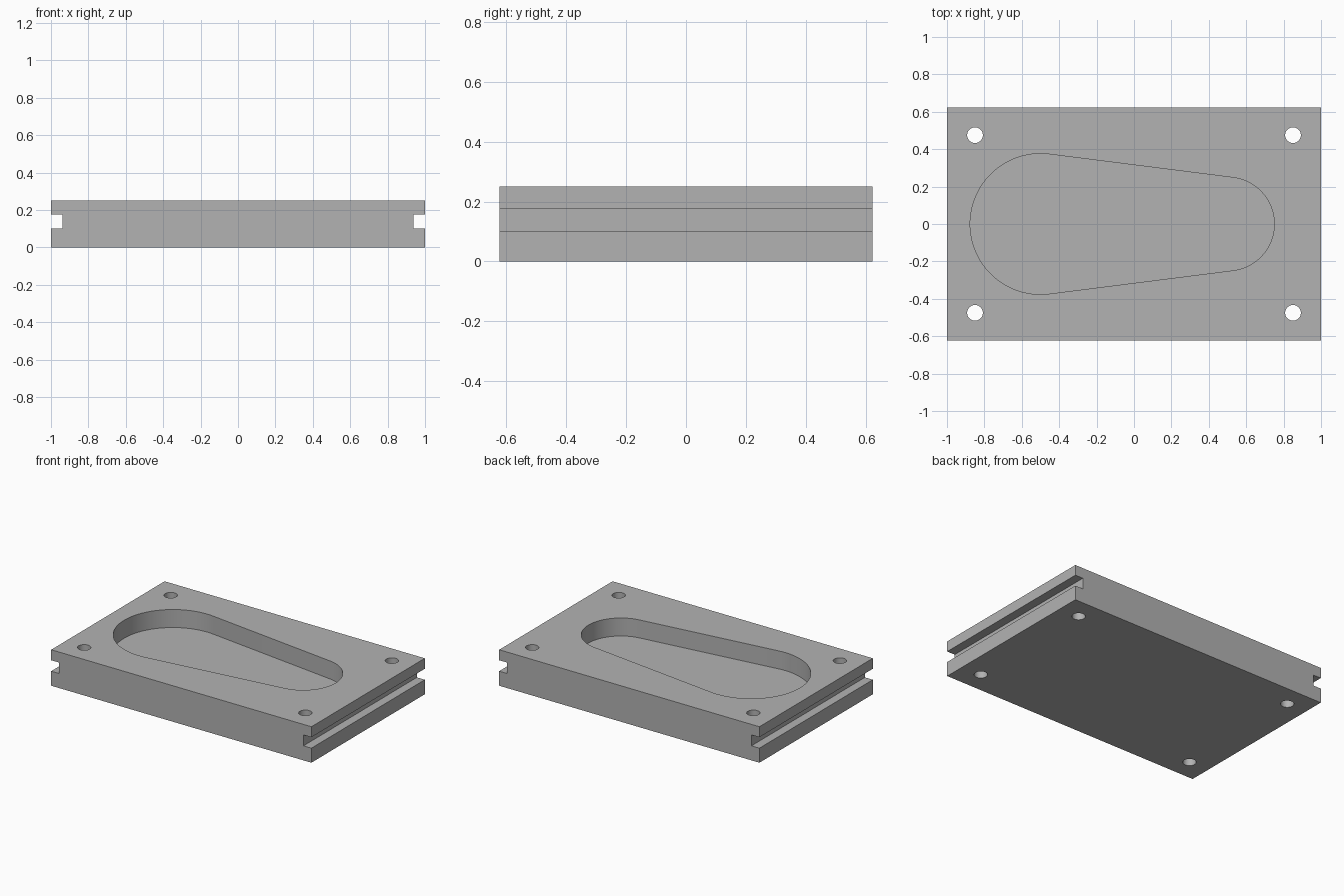
import bpy, bmesh, math

if "Cube" in bpy.data.objects:
    bpy.data.objects.remove(bpy.data.objects["Cube"], do_unlink=True)

LENGTH, WIDTH, HEIGHT = 2.0, 1.245, 0.25
POCKET_DEPTH = 0.125

grey = bpy.data.materials.new("plain_grey")
grey.use_nodes = True
colour = (0.448, 0.448, 0.448, 1)
grey.diffuse_color = colour
grey.node_tree.nodes["Principled BSDF"].inputs["Base Color"].default_value = colour


def prism(name, outline, direction):
    """Extrude a closed 3D outline along a direction."""
    mesh = bpy.data.meshes.new(name)
    bm = bmesh.new()
    face = bm.faces.new([bm.verts.new(p) for p in outline])
    made = bmesh.ops.extrude_face_region(bm, geom=[face])["geom"]
    moved = [v for v in made if isinstance(v, bmesh.types.BMVert)]
    bmesh.ops.translate(bm, verts=moved, vec=direction)
    bmesh.ops.recalc_face_normals(bm, faces=bm.faces)
    bm.to_mesh(mesh)
    bm.free()
    mesh.materials.append(grey)
    obj = bpy.data.objects.new(name, mesh)
    bpy.context.collection.objects.link(obj)
    return obj


def arc(cx, cy, radius, start, end, steps, z):
    angles = [start + (end - start) * i / steps for i in range(steps + 1)]
    return [(cx + radius * math.cos(a), cy + radius * math.sin(a), z) for a in angles]


# Plate: side-grooved section run from front to back
half, inner = LENGTH / 2, LENGTH / 2 - 0.061
right_side = [(half, 0), (half, 0.101), (inner, 0.101),
              (inner, 0.177), (half, 0.177), (half, HEIGHT)]
section = right_side + [(-x, z) for x, z in reversed(right_side)]
plate = prism("grooved_plate", [(x, -WIDTH / 2, z) for x, z in section], (0, WIDTH, 0))

# Pocket: two round ends joined by tangent walls
big, small, offset = 0.376, 0.25, 0.5
tangent = math.acos((big - small) / (2 * offset))
floor = HEIGHT - POCKET_DEPTH
outline = arc(offset, 0, small, -tangent, tangent, 48, floor)
outline += arc(-offset, 0, big, tangent, 2 * math.pi - tangent, 64, floor)
cutters = [prism("pocket_cutter", outline, (0, 0, HEIGHT))]

# Four corner through holes
for x in (-0.85, 0.85):
    for y in (-0.475, 0.475):
        ring = arc(x, y, 0.042, 0, 2 * math.pi, 40, -0.1)[:-1]
        cutters.append(prism("hole_cutter", ring, (0, 0, HEIGHT + 0.2)))

# Cut the plate
bpy.context.view_layer.objects.active = plate
plate.select_set(True)
for cutter in cutters:
    cut = plate.modifiers.new(cutter.name, "BOOLEAN")
    cut.operation = "DIFFERENCE"
    cut.solver = "EXACT"
    cut.object = cutter
    bpy.ops.object.modifier_apply(modifier=cut.name)
    bpy.data.objects.remove(cutter, do_unlink=True)

bpy.ops.object.shade_smooth_by_angle(angle=math.radians(30))
